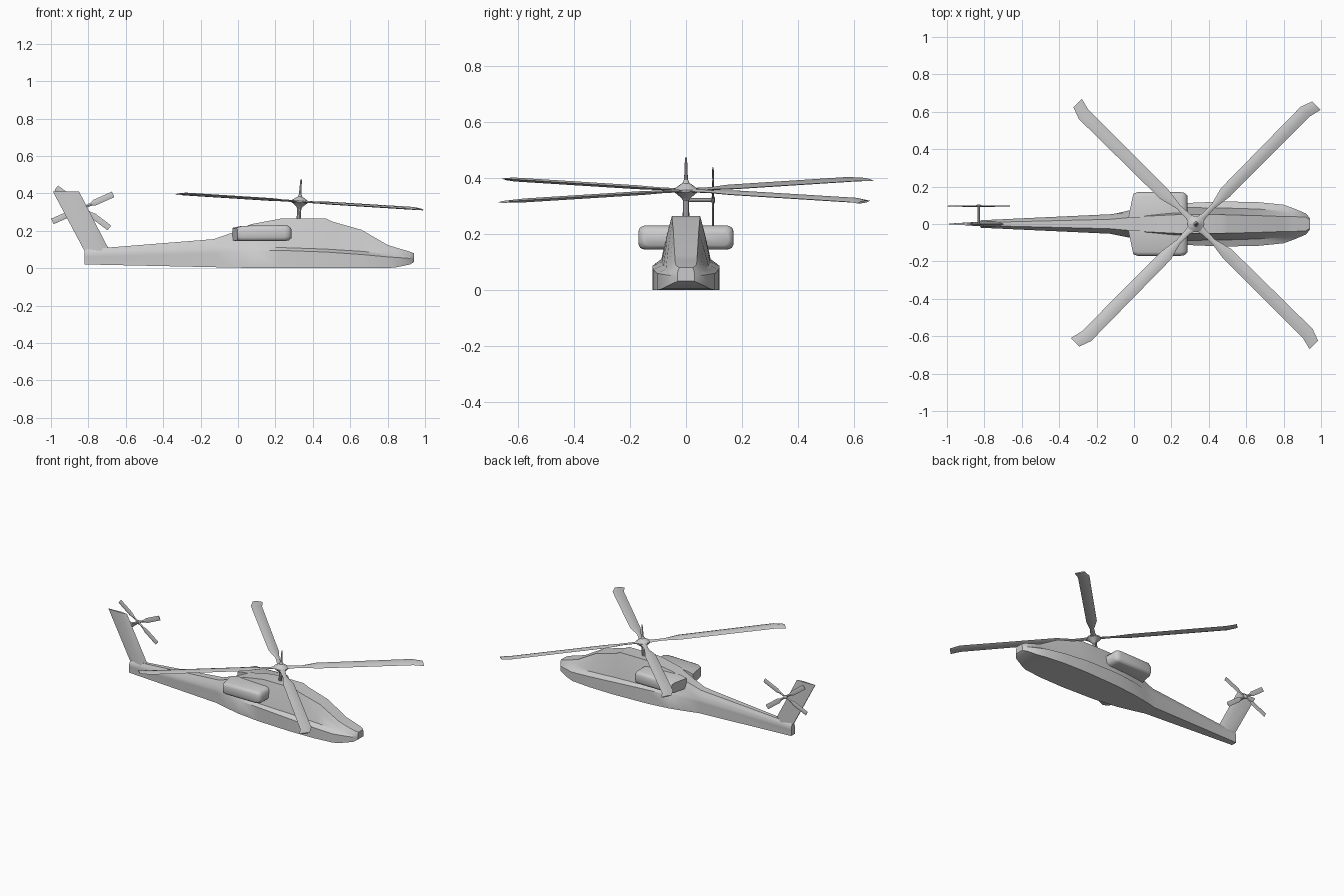
import bpy, bmesh, math
from mathutils import Matrix, Vector

if "Cube" in bpy.data.objects:
    bpy.data.objects.remove(bpy.data.objects["Cube"])


def finish(name, bm, angle=30):
    bmesh.ops.recalc_face_normals(bm, faces=bm.faces)
    me = bpy.data.meshes.new(name)
    bm.to_mesh(me)
    bm.free()
    ob = bpy.data.objects.new(name, me)
    bpy.context.collection.objects.link(ob)
    bpy.ops.object.select_all(action='DESELECT')
    ob.select_set(True)
    bpy.context.view_layer.objects.active = ob
    bpy.ops.object.shade_smooth_by_angle(angle=math.radians(angle))
    return ob


def loft(bm, rings, mat=Matrix()):
    """Skin a list of closed rings and cap both ends."""
    vs = [[bm.verts.new(mat @ Vector(p)) for p in r] for r in rings]
    n = len(vs[0])
    for a, b in zip(vs, vs[1:]):
        for i in range(n):
            j = (i + 1) % n
            bm.faces.new((a[i], a[j], b[j], b[i]))
    bm.faces.new(vs[0])
    bm.faces.new(vs[-1])


def lathe(profile, n=10):
    """Rings around z from (radius, height) pairs."""
    return [[(r * math.cos(2 * math.pi * i / n), r * math.sin(2 * math.pi * i / n), z)
             for i in range(n)] for r, z in profile]


# Fuselage: x, bottom z, sponson width, shelf z, cabin width, cabin z, roof width, roof z
stations = [
    (-0.82, .020, .020, .060, .020, .075, .008, .100),
    (-0.13, .005, .048, .080, .052, .100, .025, .155),
    (-0.03, .003, .072, .088, .064, .108, .034, .190),
    (0.07, .001, .092, .093, .077, .110, .042, .235),
    (0.23, .000, .110, .095, .088, .110, .050, .265),
    (0.47, .000, .120, .086, .086, .102, .050, .265),
    (0.50, .000, .120, .084, .085, .100, .049, .250),
    (0.66, .000, .117, .073, .080, .090, .045, .205),
    (0.80, .000, .103, .060, .072, .076, .040, .124),
    (0.85, .005, .085, .057, .066, .071, .040, .108),
    (0.92, .020, .056, .052, .050, .064, .036, .088),
    (0.94, .032, .030, .050, .030, .060, .024, .080),
]
rings = []
for x, zb, ws, zs, wc, zc, wt, zt in stations:
    half = [(ws, zb), (ws, zs), (wc, zc),
            (wc * .45 + wt * .6, zc * .45 + zt * .55), (wt, zt)]
    rings.append([(x, y, z) for y, z in half] + [(x, -y, z) for y, z in half[::-1]])
bm = bmesh.new()
loft(bm, rings)
finish("fuselage", bm, 35)

# Engine pods, rear end slanted
for side, name in ((1, "engine_pod_left"), (-1, "engine_pod_right")):
    rings = []
    for x, slant, y1, z0, z1 in ((-.03, .03, .163, .147, .215), (.02, 0, .170, .145, .226),
                                 (.25, 0, .170, .145, .230), (.272, 0, .166, .148, .226),
                                 (.285, 0, .152, .160, .210)):
        y0, c = .035, .02
        pts = [(y0, z0), (y1 - c, z0), (y1 - c * .3, z0 + c * .3), (y1, z0 + c),
               (y1, z1 - c), (y1 - c * .3, z1 - c * .3), (y1 - c, z1), (y0, z1)]
        rings.append([(x + slant * max(0, (y - .07) / .1), side * y, z) for y, z in pts])
    bm = bmesh.new()
    loft(bm, rings)
    finish(name, bm, 50)

# Swept tail fin
rings = []
for z, xa, xb, w in ((.03, -.82, -.69, .018), (.09, -.82, -.685, .018), (.41, -.99, -.85, .007)):
    xm = xb + (xa - xb) * .35
    rings.append([(xb, 0, z), (xm, w, z), (xa, w * .3, z), (xa, -w * .3, z), (xm, -w, z)])
bm = bmesh.new()
loft(bm, rings)
finish("tail_fin", bm)

# Main rotor disc, tilted forward
hub = Matrix.Translation((.33, 0, .356)) @ Matrix.Rotation(math.radians(3.6), 4, 'Y')
bm = bmesh.new()
loft(bm, lathe([(.004, .118), (.007, .04), (.013, .026), (.046, .004), (.046, -.004),
                (.018, -.026), (.011, -.036), (.011, -.105)]), hub)
finish("rotor_mast", bm)

# Main blades: radius, trailing edge, leading edge, thickness
blade = [(.02, -.026, .026, .014), (.06, -.016, .016, .011), (.13, -.012, .014, .010),
         (.23, -.026, .040, .014), (.84, -.026, .046, .014), (.905, -.042, .022, .008)]
for k in range(4):
    rings = []
    for r, s0, s1, t in blade:
        ring = []
        for f, h in ((0, 0), (.3, -.4), (.7, -.5), (1, 0), (.7, .5), (.3, .4)):
            s = s0 + (s1 - s0) * f
            ring.append((r, s, h * t + s * .1))
        rings.append(ring)
    bm = bmesh.new()
    loft(bm, rings, hub @ Matrix.Rotation(math.radians(45 + 90 * k), 4, 'Z'))
    finish(f"main_blade_{k + 1}", bm, 40)

# Tail rotor: shaft and four scissored blades in the xz plane
tail = Matrix.Translation((-.83, .096, .322)) @ Matrix.Rotation(math.radians(90), 4, 'X')
bm = bmesh.new()
loft(bm, lathe([(.007, .096), (.007, .006), (.014, .003), (.014, -.004), (.006, -.008)], 8), tail)
finish("tail_rotor_shaft", bm)
for k, a in enumerate((24, 143, 204, 323)):
    rings = [[(r, -w, 0), (r, 0, -t), (r, w, 0), (r, 0, t)]
             for r, w, t in ((0, .006, .004), (.045, .008, .004), (.07, .016, .004), (.178, .016, .003))]
    bm = bmesh.new()
    loft(bm, rings, tail @ Matrix.Rotation(math.radians(a), 4, 'Z'))
    finish(f"tail_blade_{k + 1}", bm)
